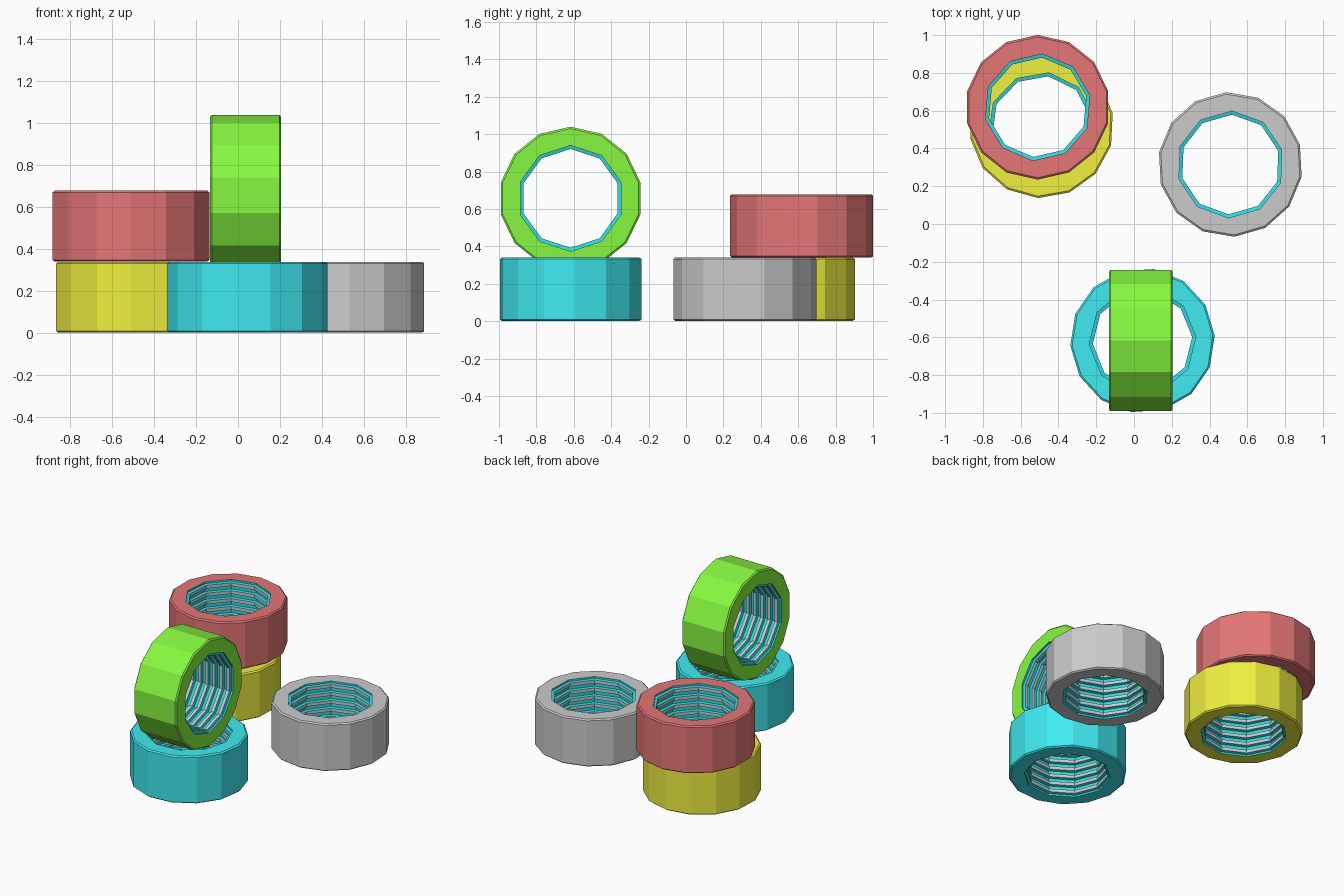
import bpy, bmesh
from math import pi, sin, cos, radians
from mathutils import Matrix

if "Cube" in bpy.data.objects:
    bpy.data.objects.remove(bpy.data.objects["Cube"])

OUTER, HOLE, CREST, H = 0.383, 0.283, 0.264, 0.338
N_OUT, N_IN, RIDGES = 14, 10, 6


def material(name, rgb):
    m = bpy.data.materials.new(name)
    m.diffuse_color = (*rgb, 1)
    m.use_nodes = True
    m.node_tree.nodes["Principled BSDF"].inputs["Base Color"].default_value = m.diffuse_color
    return m


thread_cyan = material("thread_cyan", (0.03, 0.70, 0.76))
thread_grey = material("thread_grey", (0.72, 0.72, 0.72))


def threaded_ring(name, rgb, loc, turn=0.0, tilt=0.0):
    bm = bmesh.new()

    def loop(r, z, n):
        return [bm.verts.new((r * cos(2 * pi * i / n + turn), r * sin(2 * pi * i / n + turn), z))
                for i in range(n)]

    def skin(a, b, mat):
        n = len(a)
        for i in range(n):
            j = (i + 1) % n
            bm.faces.new((a[i], a[j], b[j], b[i])).material_index = mat

    # outer wall with a small chamfer at both rims
    h = H / 2
    outer = [loop(r, z, N_OUT) for r, z in
             ((OUTER - 0.01, -h), (OUTER, -h + 0.008), (OUTER, h - 0.008), (OUTER - 0.01, h))]
    for a, b in zip(outer, outer[1:]):
        skin(a, b, 0)

    # ridged bore: cyan grooves between grey crests
    step = H / RIDGES
    profile = [(HOLE, -h, 1)]
    for k in range(RIDGES):
        z = -h + k * step
        profile += [(HOLE, z + step * 0.22, 1), (CREST, z + step * 0.3, 1),
                    (CREST, z + step * 0.7, 2), (HOLE, z + step * 0.78, 1)]
    profile.append((HOLE, h, 1))
    inner = [loop(r, z, N_IN) for r, z, _ in profile]
    for k in range(len(inner) - 1):
        skin(inner[k + 1], inner[k], profile[k + 1][2])

    # flat end faces: zip the two loops together with triangles
    for big, small in ((outer[0], inner[0]), (outer[-1], inner[-1])):
        i = j = 0
        while i < N_OUT or j < N_IN:
            a, b = big[i % N_OUT], small[j % N_IN]
            if j >= N_IN or (i < N_OUT and (i + 0.5) / N_OUT <= (j + 0.5) / N_IN):
                i += 1
                bm.faces.new((a, big[i % N_OUT], b))
            else:
                j += 1
                bm.faces.new((a, small[j % N_IN], b))

    bmesh.ops.recalc_face_normals(bm, faces=bm.faces)
    me = bpy.data.meshes.new(name)
    bm.to_mesh(me)
    bm.free()
    for m in (material(name, rgb), thread_cyan, thread_grey):
        me.materials.append(m)
    ob = bpy.data.objects.new(name, me)
    ob.matrix_world = Matrix.Translation(loc) @ Matrix.Rotation(tilt, 4, 'Y')
    bpy.context.collection.objects.link(ob)


# rings on the ground
threaded_ring("yellow_ring", (0.87, 0.87, 0.05), (-0.49, 0.52, 0.171), radians(10))
threaded_ring("cyan_ring", (0.05, 0.83, 0.89), (0.045, -0.617, 0.171), radians(4))
threaded_ring("grey_ring", (0.70, 0.70, 0.70), (0.51, 0.315, 0.171), radians(16))
# stacked ring and the upright ring sunk into the bore below it
threaded_ring("red_ring", (0.78, 0.18, 0.18), (-0.51, 0.618, 0.51), radians(13))
threaded_ring("green_ring", (0.24, 0.94, 0.05), (0.036, -0.617, 0.657), 0.0, radians(90))
